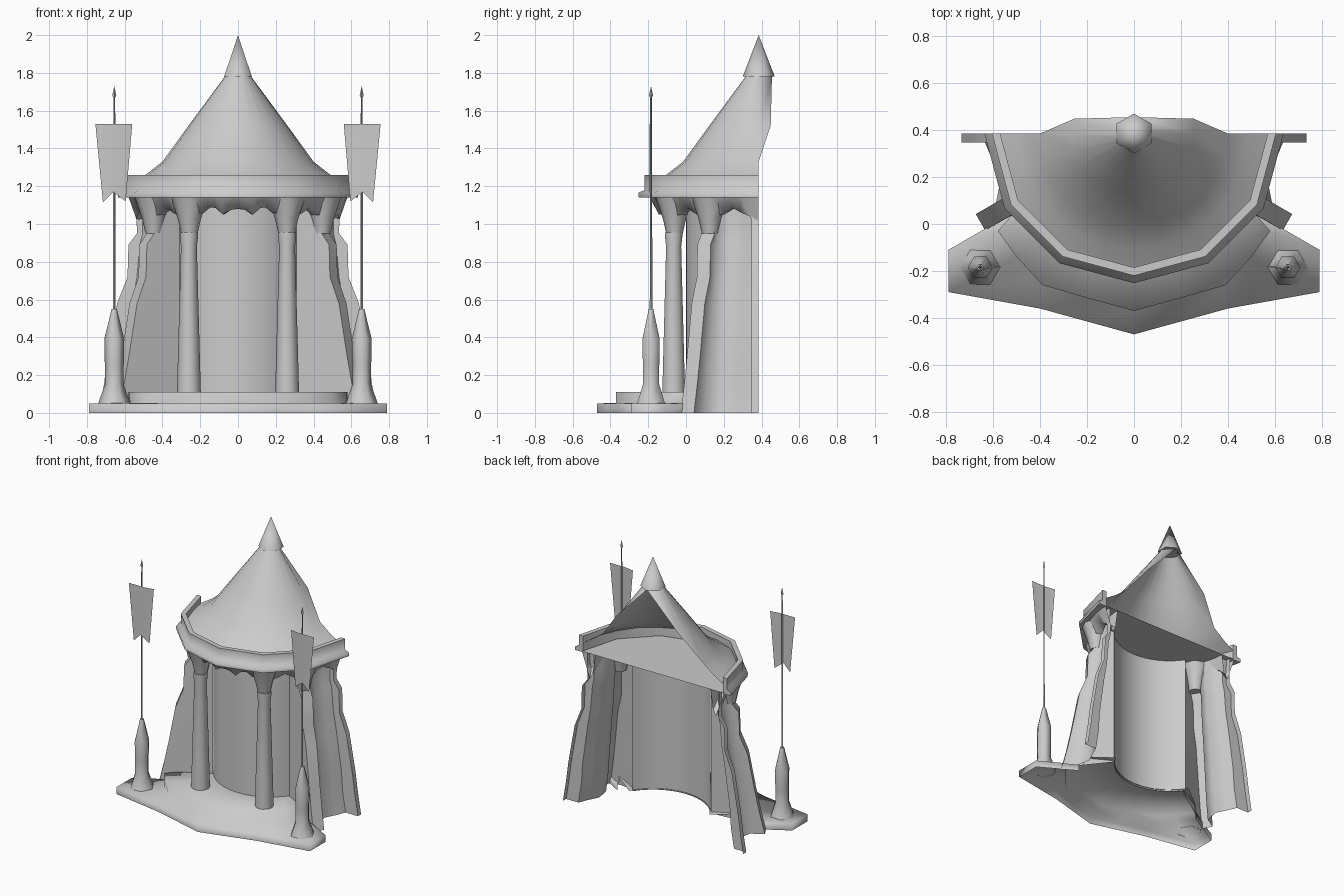
import bpy, bmesh, math

if "Cube" in bpy.data.objects:
    bpy.data.objects.remove(bpy.data.objects["Cube"])

CY = 0.385  # y of the axis shared by roof, cornice, columns and buttresses


def polar(r, deg, z, side=0):
    # point at radius r and angle deg from the front, shifted sideways by side
    a = math.radians(deg)
    return (r * math.sin(a) + side * math.cos(a), CY - r * math.cos(a) + side * math.sin(a), z)


def make(name, verts, faces, angle=35):
    me = bpy.data.meshes.new(name)
    me.from_pydata(verts, [], faces)
    bm = bmesh.new()
    bm.from_mesh(me)
    bmesh.ops.remove_doubles(bm, verts=bm.verts, dist=0.0005)
    bmesh.ops.recalc_face_normals(bm, faces=bm.faces)
    bm.to_mesh(me)
    bm.free()
    ob = bpy.data.objects.new(name, me)
    bpy.context.collection.objects.link(ob)
    bpy.ops.object.select_all(action='DESELECT')
    ob.select_set(True)
    bpy.context.view_layer.objects.active = ob
    bpy.ops.object.shade_smooth_by_angle(angle=math.radians(angle))
    return ob


def loft(name, rings, closed=False, angle=35, caps=False):
    n = len(rings[0])
    verts = [p for ring in rings for p in ring]
    faces = []
    for k in range(len(rings) - 1):
        for i in range(n if closed else n - 1):
            j = (i + 1) % n
            faces.append((k * n + i, k * n + j, k * n + n + j, k * n + n + i))
    if caps:  # close both ends of a swept cross-section
        faces += [tuple(k * n for k in range(len(rings))),
                  tuple(k * n + n - 1 for k in range(len(rings)))]
    return make(name, verts, faces, angle)


def turned(name, x, y, profile, sides, start=0, angle=70):
    rings = []
    for r, z in profile:
        rings.append([(x + r * math.cos(start + math.tau * i / sides),
                       y + r * math.sin(start + math.tau * i / sides), z)
                      for i in range(sides)])
    return loft(name, rings, True, angle)


def arc(r, z, steps, half=90):
    return [polar(r, -half + 2 * half * i / steps, z) for i in range(steps + 1)]


def mirrored(half, z):
    return [(-x, y, z) for x, y in reversed(half[1:])] + [(x, y, z) for x, y in half]


# Stepped platform, open underneath, running back to the drum wall
lower = [(0, -.47), (.2, -.415), (.4, -.36), (.79, -.29), (.79, -.11), (.53, .04)]
upper = [(0, -.37), (.2, -.315), (.39, -.26), (.5, -.14), (.58, -.03), (.5, .06)]
inner = [polar(.38, a, 0)[:2] for a in (0, 12, 24, 36, 48, 60)]
loft("platform", [mirrored(lower, 0), mirrored(lower, .05), mirrored(upper, .053),
                  mirrored(upper, .11), mirrored(inner, .11)], angle=100)

# Drum wall behind the columns, open at the back
loft("drum_wall", [arc(.385, .1, 16, 56), arc(.385, 1.14, 16, 56)])

# Ceiling half disc
rim = arc(.62, 1.145, 6)
make("ceiling", rim, [tuple(range(len(rim)))])

# Cornice: half of a 12-sided ring
cornice = [(.57, 1.14), (.635, 1.14), (.637, 1.165), (.605, 1.18), (.605, 1.26),
           (.57, 1.26), (.57, 1.15)]
loft("cornice", [arc(r, z, 6) for r, z in cornice], angle=70, caps=True)

# Roof shell: the sweep widens toward the top, leaving an open back
roof = [(.57, 1.21, 90), (.49, 1.26, 90), (.4, 1.33, 90), (.262, 1.52, 104), (.07, 1.78, 180)]
loft("roof", [[polar(r, -h, z)] + arc(r, z, 12) + [polar(r, h, z)] for r, z, h in roof],
     angle=60)

# Spire cap
turned("spire", 0, CY, [(0, 1.78), (.085, 1.78), (.0, 2.0)], 6, math.pi / 2, 65)

# Scalloped valance under the cornice
center = [.96, 1.05, 1.06, 1.09, 1.085, 1.05, 1.075, 1.08,
          1.075, 1.05, 1.085, 1.09, 1.06, 1.05, .96]
side = [.96, 1.04, 1.06, 1.085, 1.06, 1.04, .96]
bottom = []
for a0, a1, zs in ((-90, -60, side), (-60, -30, side), (-30, 30, center),
                   (30, 60, side), (60, 90, side)):
    for i, z in enumerate(zs[:-1]):
        bottom.append((a0 + (a1 - a0) * i / (len(zs) - 1), z))
bottom.append((90, .96))
loft("valance", [[polar(.58, a, 1.145) for a, z in bottom],
                 [polar(.535 - (.02 if z < 1 else 0), a, z) for a, z in bottom],
                 [polar(.49, a, max(z, 1.0)) for a, z in bottom],
                 [polar(.47, a, 1.145) for a, z in bottom]], angle=60)

# Front columns, and flared capitals over columns and side buttresses
for s in (-1, 1):
    x, y, _ = polar(.52, 30 * s, 0)
    turned("column", x, y, [(.063, .11), (.058, .3), (.042, .88), (.048, .93),
                            (.048, .955), (0, .955)], 10)
    for a in (30, 60):
        x, y, _ = polar(.515, a * s, 0)
        turned("capital", x, y, [(0, .95), (.044, .95), (.062, 1.03), (.1, 1.145)], 8)

# Folded side walls with projecting fins: height, fin radius, fin depth
levels = [(0, .735, .1), (.15, .71, .1), (.3, .69, .09), (.58, .64, .08), (.72, .585, .05),
          (.89, .58, .06), (.95, .535, .03), (1.14, .54, .03)]
for s in (-1, 1):
    rings = []
    for z, r, d in levels:
        o = r + .02 * max(0, 1 - z / .3)
        ring = [polar(r, 90, z), polar(r, 90, z, 0), (r, CY - .037, z),
                (r - d, CY - .037, z), polar(r - d - .02, 80, z), polar(r - d - .04, 72, z),
                polar(o - d, 60, z, .04), polar(o, 60, z, .04), polar(o, 60, z, -.04),
                polar(.53 + .5 * (r - .58), 60, max(z, .05), -.042),
                polar(.385, 60, max(z, .1), -.045)]
        rings.append([(x * s, y, h) for x, y, h in ring[1:]])
    loft("side_wall", rings, angle=60)

# Banner stands: hexagonal pedestal, pole with spear tip, swallow-tailed flag
for s in (-1, 1):
    x, y = .655 * s, -.185
    turned("banner_pedestal", x, y, [(.085, .05), (.078, .07), (.05, .15), (.05, .25),
                                     (.053, .39), (.014, .55), (0, .55)], 6, 0, 65)
    turned("banner_pole", x, y, [(.007, .55), (.005, 1.67), (.011, 1.68), (0, 1.73)], 4, 0)
    flag = [(.755, 1.53), (.715, 1.115), (.66, 1.17), (.595, 1.12), (.56, 1.53), (.63, 1.53)]
    make("flag", [(px * s, y - .008 + (.012 if px < .6 else 0), z) for px, z in flag],
         [(0, 1, 2, 5), (2, 3, 4, 5)])
